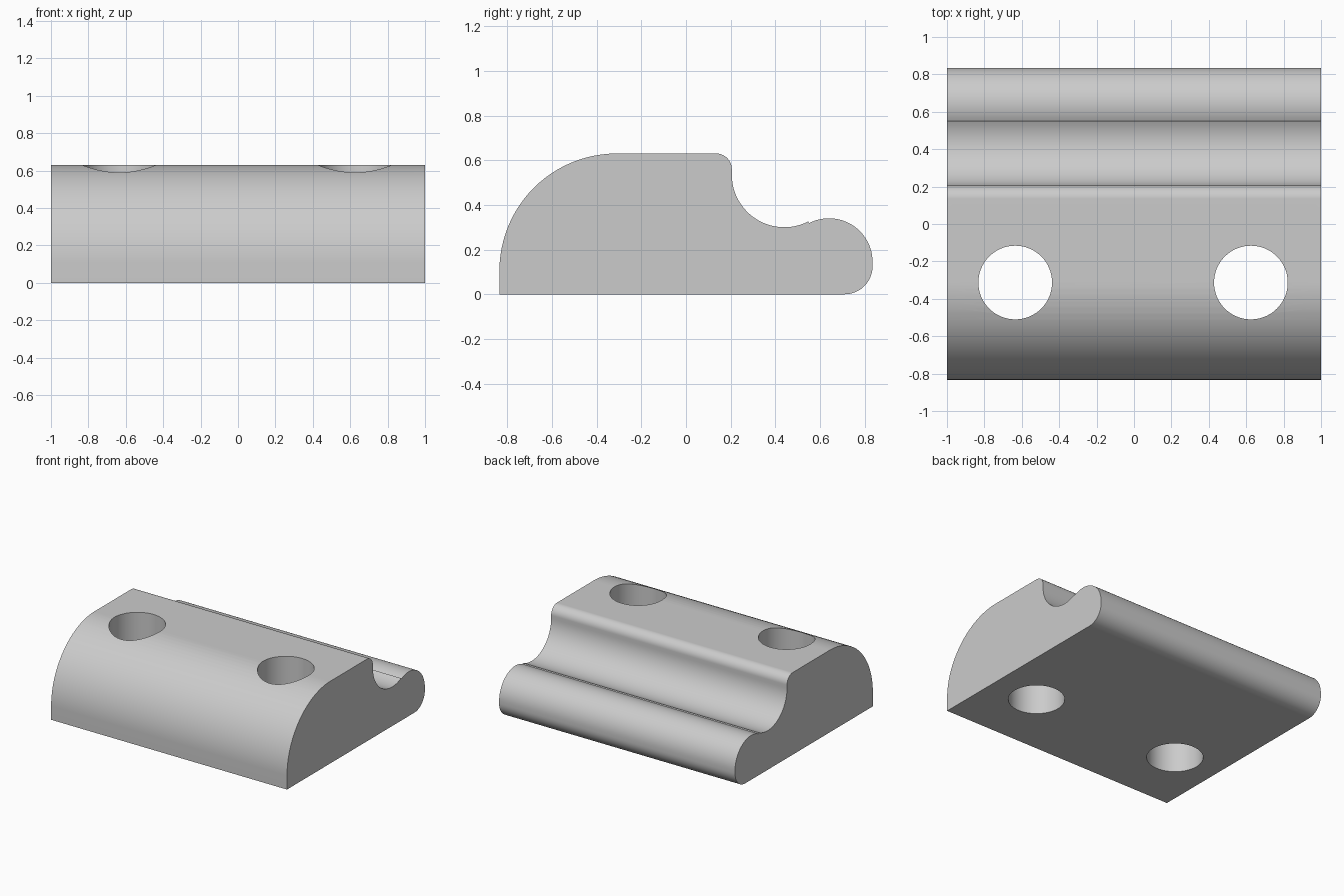
import bpy, bmesh
from math import sin, cos, radians

if "Cube" in bpy.data.objects:
    bpy.data.objects.remove(bpy.data.objects["Cube"])

HALF_LENGTH = 1.0


def arc(cy, cz, radius, start, end, steps):
    """Profile points along an arc, angles in degrees."""
    angles = [radians(start + (end - start) * i / steps) for i in range(steps + 1)]
    return [(cy + radius * cos(a), cz + radius * sin(a)) for a in angles]


def mesh_object(name, bm):
    bmesh.ops.recalc_face_normals(bm, faces=bm.faces)
    mesh = bpy.data.meshes.new(name)
    bm.to_mesh(mesh)
    bm.free()
    obj = bpy.data.objects.new(name, mesh)
    bpy.context.collection.objects.link(obj)
    return obj


# Side profile: rounded front, flat top, concave groove, rear lip
profile = [(-0.835, 0.0)]
profile += arc(-0.31, 0.105, 0.525, 180, 90, 24)
profile += arc(0.135, 0.56, 0.07, 90, 0, 10)
profile += arc(0.44, 0.535, 0.235, 180, 297, 24)
profile += arc(0.64, 0.145, 0.195, 117, 0, 24)
profile += arc(0.71, 0.125, 0.125, 0, -90, 12)

# Block body extruded along its length
bm = bmesh.new()
end_face = bm.faces.new([bm.verts.new((-HALF_LENGTH, y, z)) for y, z in profile])
extruded = bmesh.ops.extrude_face_region(bm, geom=[end_face], use_keep_orig=True)
moved = [v for v in extruded["geom"] if isinstance(v, bmesh.types.BMVert)]
bmesh.ops.translate(bm, verts=moved, vec=(2 * HALF_LENGTH, 0, 0))
body = mesh_object("clamp_block", bm)

# Two vertical bolt holes
for side, x in (("right", -0.635), ("left", 0.625)):
    bm = bmesh.new()
    bmesh.ops.create_cone(bm, cap_ends=True, segments=64, radius1=0.197,
                          radius2=0.197, depth=2)
    cutter = mesh_object(side + "_hole_cutter", bm)
    cutter.location = (x, -0.313, 0.3)
    cutter.hide_render = True
    cut = body.modifiers.new(side + "_hole", "BOOLEAN")
    cut.operation = "DIFFERENCE"
    cut.solver = "EXACT"
    cut.object = cutter
    bpy.context.view_layer.objects.active = body
    bpy.ops.object.modifier_apply(modifier=cut.name)
    bpy.data.objects.remove(cutter)

# Single grey material
grey = bpy.data.materials.new("plain_grey")
grey.use_nodes = True
colour = (0.6, 0.6, 0.6, 1)
grey.diffuse_color = colour
grey.node_tree.nodes["Principled BSDF"].inputs["Base Color"].default_value = colour
body.data.materials.clear()
body.data.materials.append(grey)

# Smooth curves with crisp edges
bpy.ops.object.select_all(action="DESELECT")
body.select_set(True)
bpy.context.view_layer.objects.active = body
bpy.ops.object.shade_smooth_by_angle(angle=radians(30))
weighted = body.modifiers.new("even_shading", "WEIGHTED_NORMAL")
weighted.keep_sharp = True
